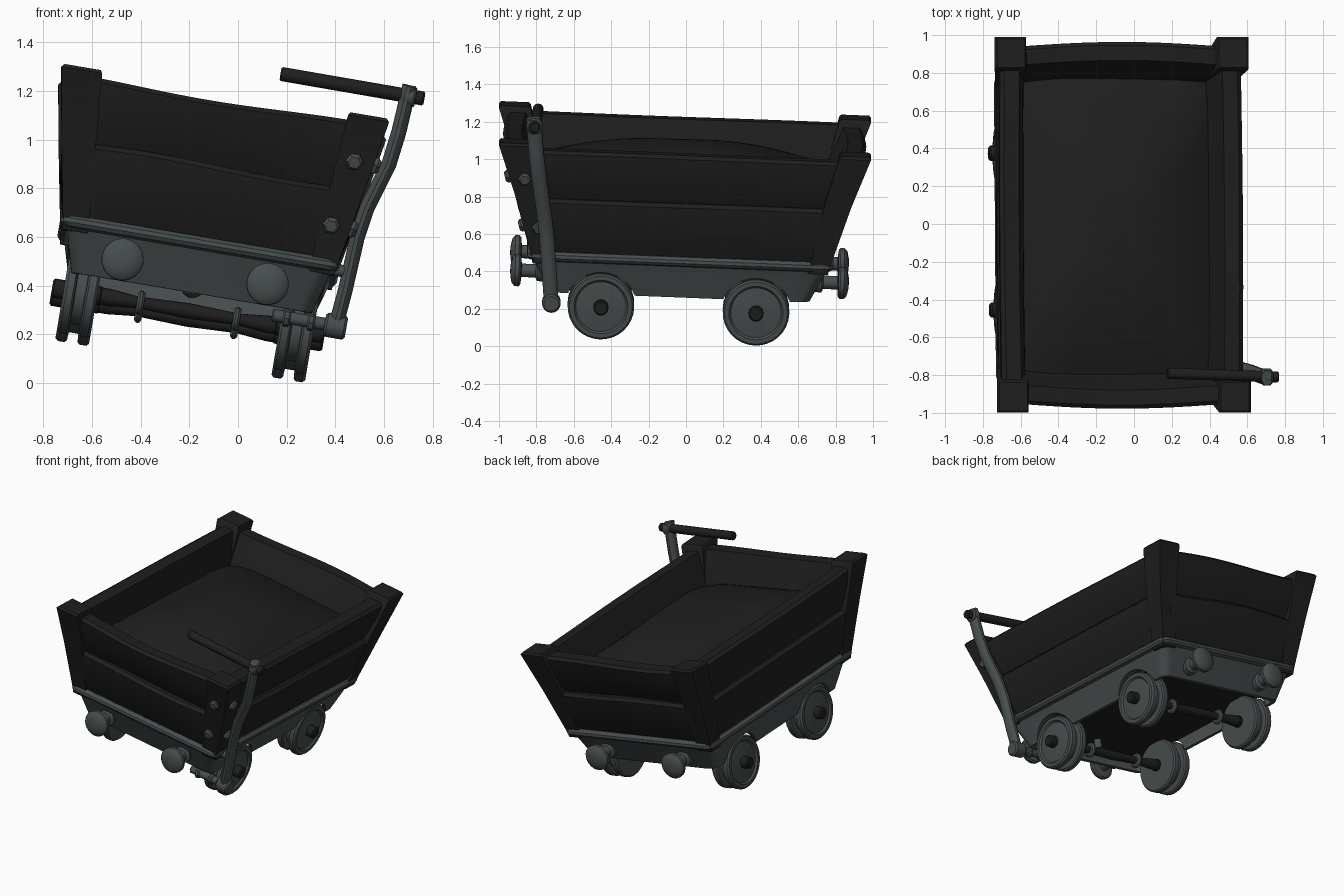
import bpy, bmesh
from math import sin, cos, pi, radians
from mathutils import Matrix, Vector

cube = bpy.data.objects.get("Cube")
if cube:
    bpy.data.objects.remove(cube, do_unlink=True)


def material(name, rgb):
    m = bpy.data.materials.new(name)
    m.use_nodes = True
    m.diffuse_color = (*rgb, 1)
    m.node_tree.nodes["Principled BSDF"].inputs["Base Color"].default_value = (*rgb, 1)
    return m


WOOD = material("dark wood", (0.0135, 0.0135, 0.0135))
LOAD = material("dark load", (0.0135, 0.0135, 0.0135))
METAL = material("grey metal", (0.063, 0.075, 0.077))

# The whole cart leans sideways and slightly backwards
LEAN = (Matrix.Rotation(radians(9.6), 4, 'Y') @ Matrix.Rotation(radians(-2.3), 4, 'X')
        @ Matrix.Translation((-0.25, -0.05, 0)))
parts = []


def loft(name, rings, mat, leaning=True):
    bm = bmesh.new()
    loops = [[bm.verts.new(p) for p in ring] for ring in rings]
    n = len(loops[0])
    for a, b in zip(loops, loops[1:]):
        for i in range(n):
            j = (i + 1) % n
            bm.faces.new((a[i], a[j], b[j], b[i]))
    bm.faces.new(loops[0][::-1])
    bm.faces.new(loops[-1])
    bmesh.ops.recalc_face_normals(bm, faces=bm.faces)
    if leaning:
        bm.transform(LEAN)
    me = bpy.data.meshes.new(name)
    bm.to_mesh(me)
    bm.free()
    me.materials.append(mat)
    ob = bpy.data.objects.new(name, me)
    bpy.context.collection.objects.link(ob)
    parts.append(ob)
    return ob


def circle(center, direction, r, sides):
    rot = Vector(direction).to_track_quat('Z', 'Y')
    return [Vector(center) + rot @ Vector((r * cos(2 * pi * i / sides), r * sin(2 * pi * i / sides), 0))
            for i in range(sides)]


def lathe(name, base, axis, profile, mat, sides=24, leaning=True):
    """Turned part: profile is (radius, distance along axis)."""
    axis = Vector(axis).normalized()
    return loft(name, [circle(Vector(base) + axis * h, axis, r, sides) for r, h in profile], mat, leaning)


def rod(name, a, b, r, mat, sides=16, leaning=True):
    d = Vector(b) - Vector(a)
    c, length = r * 0.2, d.length
    return lathe(name, a, d, [(r - c, 0), (r, c), (r, length - c), (r - c, length)], mat, sides, leaning)


def rounded(hx, hy, r, z, steps=5):
    ring = []
    for k, (sx, sy) in enumerate([(1, 1), (-1, 1), (-1, -1), (1, -1)]):
        for i in range(steps + 1):
            t = pi / 2 * (k + i / steps)
            ring.append((sx * (hx - r) + r * cos(t), sy * (hy - r) + r * sin(t), z))
    return ring


# Metal tub with open underside and wheel arches
tub = loft("tub", [rounded(0.50, 0.70, 0.06, 0.305), rounded(0.55, 0.785, 0.06, 0.48),
                   rounded(0.572, 0.81, 0.05, 0.488), rounded(0.582, 0.82, 0.05, 0.503),
                   rounded(0.58, 0.818, 0.05, 0.52), rounded(0.565, 0.80, 0.05, 0.535)], METAL)
cutters = [loft("tub_hollow", [rounded(0.45, 0.65, 0.05, 0.2), rounded(0.50, 0.70, 0.05, 0.42)], METAL)]
for v in (-0.415, 0.415):
    cutters.append(rod("arch_cutter", (-0.8, v, 0.24), (0.8, v, 0.24), 0.19, METAL, 32))
for c in cutters:
    mod = tub.modifiers.new("cut", 'BOOLEAN')
    mod.operation = 'DIFFERENCE'
    mod.solver = 'EXACT'
    mod.object = c
bpy.context.view_layer.update()
tub.data = bpy.data.meshes.new_from_object(tub.evaluated_get(bpy.context.evaluated_depsgraph_get()))
tub.modifiers.clear()
for c in cutters:
    parts.remove(c)
    bpy.data.objects.remove(c, do_unlink=True)
loft("floor", [rounded(0.49, 0.69, 0.05, z) for z in (0.40, 0.43)], WOOD)


# Gently wavy planks, two rows per side
def plank(name, turn, z0, z1, out0, out1, len0, len1, phase, bow):
    rot = Matrix.Rotation(turn, 3, 'Z')
    section = [(0, 0), (0.3, 0.02), (0.7, 0.026), (0.94, 0.016), (1, -0.01),
               (1, -0.09), (0.5, -0.1), (0, -0.1)]
    rings = []
    for i in range(17):
        t = i / 8 - 1
        sag = 0.3 * bow * sin(3 * t + phase)
        ring = []
        for f, bulge in section:
            out = out0 + (out1 - out0) * f + bulge + bow * cos(t * pi / 2) * f
            along = t * (len0 + (len1 - len0) * f)
            ring.append(rot @ Vector((out, along, z0 + (z1 - z0) * f + sag * f)))
        rings.append(ring)
    loft(name, rings, WOOD)


for s, side in enumerate(("left", "back", "right", "front")):
    wide = s % 2 == 0
    edge, length = (0, 0.23) if wide else (0.23, 0)
    grow, bow = (0.03, 0.006) if wide else (0.10, 0.028)
    plank(side + "_lower_plank", s * pi / 2, 0.50, 0.83, 0.54 + edge, 0.59 + edge + grow * 0.5,
          0.50 + length, 0.55 + length * 1.1, s, bow)
    plank(side + "_upper_plank", s * pi / 2, 0.80, 1.095, 0.555 + edge + grow * 0.5,
          0.605 + edge + grow, 0.53 + length, 0.58 + length * 1.25, s + 2, bow)

# Flared corner posts
for sx in (-1, 1):
    for sy in (-1, 1):
        rings = []
        for z, ox, oy, w in ((0.47, 0.565, 0.79, 0.105), (0.53, 0.575, 0.805, 0.11),
                             (0.85, 0.635, 0.90, 0.145), (1.12, 0.682, 0.995, 0.17),
                             (1.133, 0.67, 0.985, 0.15)):
            rings.append([(sx * ox, sy * oy, z), (sx * (ox - w), sy * oy, z),
                          (sx * (ox - w), sy * (oy - w), z), (sx * ox, sy * (oy - w), z)])
        loft(f"{'front' if sy < 0 else 'back'}_{'left' if sx > 0 else 'right'}_post", rings, WOOD)

# Heaped load, domed towards the middle
heap = []
for i in range(13):
    s = 1.0 - i * 0.08
    heap.append([(x, y, z + 0.006 * sin(7 * x + 4 * y)) for x, y, z in
                 rounded(0.56 * s, 0.87 * s, (0.2 + 0.2 * min(1, i / 5)) * s, 0.87 + 0.20 * (1 - s ** 2.2))])
loft("load", heap, LOAD)

# Wheels with a deep groove, axles and straps
WHEEL = [(0.10, -0.07), (0.168, -0.07), (0.178, -0.06), (0.178, -0.03), (0.168, -0.022), (0.135, -0.02),
         (0.135, 0.02), (0.168, 0.022), (0.178, 0.03), (0.178, 0.058), (0.168, 0.07), (0.145, 0.07),
         (0.135, 0.058), (0.06, 0.066)]
for v, end in ((-0.415, "front"), (0.415, "back")):
    for sx, side in ((-1, "right"), (1, "left")):
        lathe(f"{end}_{side}_wheel", (sx * 0.45, v, 0.24), (sx, 0, 0), WHEEL, METAL, 32)
        rod(f"{end}_{side}_hub", (sx * 0.36, v, 0.24), (sx * 0.568, v, 0.24), 0.04, WOOD)
        rod(f"{end}_{side}_strap", (sx * 0.185, v, 0.24), (sx * 0.215, v, 0.24), 0.05, METAL)
    lathe(end + "_axle", (-0.45, v, 0.24), (1, 0, 0),
          [(0.036, 0), (0.036, 0.12), (0.024, 0.24), (0.032, 0.45), (0.024, 0.66), (0.036, 0.78), (0.036, 0.9)],
          WOOD, 16)

# Buffers at both ends
for sy, end in ((-1, "front"), (1, "back")):
    for sx, side in ((-1, "right"), (1, "left")):
        lathe(f"{end}_{side}_buffer", (sx * 0.302, sy * 0.70, 0.385), (0, sy, 0),
              [(0.055, 0), (0.055, 0.06), (0.036, 0.07), (0.036, 0.145), (0.078, 0.15), (0.087, 0.16),
               (0.086, 0.18), (0.07, 0.196), (0.035, 0.204), (0.008, 0.206)], METAL)

# Coupling knob under the tub
lathe("coupling_knob", (0, -0.55, 0.43), (0, 0, -1),
      [(0.025, 0), (0.025, 0.09), (0.04, 0.10), (0.038, 0.125), (0.015, 0.14)], METAL, 16)

# Bolts on the post beside the lever
for z, out_v, out_u in ((0.67, 0.845, 0.60), (0.94, 0.93, 0.65)):
    bolt = [(0.037, -0.02), (0.037, 0.014), (0.026, 0.027)]
    lathe("front_bolt", (out_u - 0.08, -out_v, z), (0, -1, -0.3), bolt, METAL, 6)
    lathe("side_bolt", (out_u, -out_v + 0.08, z), (1, 0, -0.2), bolt, METAL, 6)

# Brake lever with its pivot, bracket and handle
path = [Vector(p) for p in ((0.40, -0.72, 0.23), (0.44, -0.73, 0.38), (0.49, -0.745, 0.60),
                            (0.53, -0.76, 0.72), (0.62, -0.785, 0.90), (0.66, -0.80, 1.03),
                            (0.705, -0.815, 1.22))]
rings = []
for i, p in enumerate(path):
    d = path[min(i + 1, len(path) - 1)] - path[max(i - 1, 0)]
    rings.append([p + Vector((0.75 * (q - p).x, (q - p).y, (q - p).z)) for q in circle(p, d, 0.041, 12)])
loft("lever", rings, METAL, False)
rod("lever_pivot_shaft", (0.14, -0.72, 0.28), (0.40, -0.72, 0.235), 0.026, METAL, 12, False)
rod("lever_pivot", (0.355, -0.72, 0.242), (0.445, -0.72, 0.226), 0.05, METAL, 16, False)
rod("lever_bracket", (0.34, -0.74, 0.475), (0.48, -0.74, 0.452), 0.025, METAL, 12, False)
rod("lever_collar", (0.675, -0.81, 1.183), (0.73, -0.81, 1.173), 0.045, METAL, 16, False)
rod("lever_handle", (0.175, -0.79, 1.27), (0.765, -0.81, 1.168), 0.029, WOOD, 12, False)
for x in (0.20, 0.30):
    rod("pivot_clamp", (x - 0.015, -0.72, 0.272 - 0.17 * (x - 0.18)),
        (x + 0.015, -0.72, 0.267 - 0.17 * (x - 0.18)), 0.036, METAL, 8, False)

# Smooth shading with sharp edges kept
bpy.ops.object.select_all(action='DESELECT')
for ob in parts:
    ob.select_set(True)
bpy.context.view_layer.objects.active = parts[0]
bpy.ops.object.shade_smooth_by_angle(angle=radians(35))
